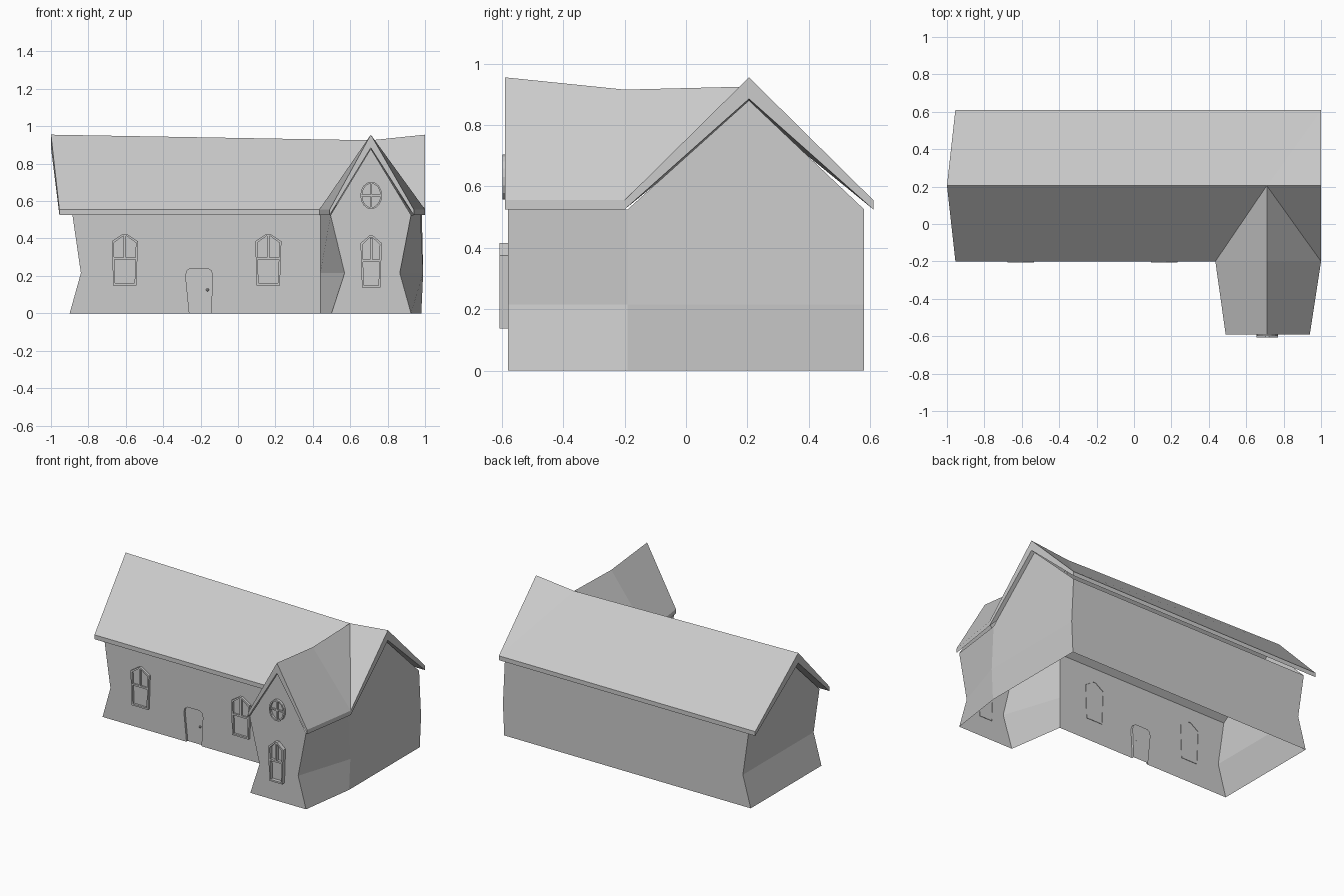
import bpy, bmesh, math

if "Cube" in bpy.data.objects:
    bpy.data.objects.remove(bpy.data.objects["Cube"])


def make(name, verts, faces):
    me = bpy.data.meshes.new(name)
    me.from_pydata(verts, [], faces)
    bm = bmesh.new()
    bm.from_mesh(me)
    bmesh.ops.remove_doubles(bm, verts=bm.verts, dist=1e-5)
    bmesh.ops.recalc_face_normals(bm, faces=bm.faces)
    bm.to_mesh(me)
    bm.free()
    ob = bpy.data.objects.new(name, me)
    bpy.context.collection.objects.link(ob)
    return ob


# Walls: open underneath, pinched at mid height, with a notch for the door
levels = (0, 0.215, 0.525)
left, right = (-0.90, -0.84, -0.885), (0.98, 0.99, 0.975)
plan = [(left, -0.19), ((0.44,) * 3, -0.19), ((0.50, 0.57, 0.495), -0.58),
        ((0.925, 0.865, 0.925), -0.58), (right, -0.19), (right, 0.58), (left, 0.58)]
door = [(-0.26, 0), (-0.28, 0.2), (-0.272, 0.228), (-0.255, 0.24),
        (-0.16, 0.24), (-0.143, 0.228), (-0.135, 0.2), (-0.145, 0)]
n = len(plan)
verts = [(xs[k], y, levels[k]) for k in range(3) for xs, y in plan]
apex = len(verts)
verts += [(0.71, -0.58, 0.88), (0.975, 0.205, 0.88), (-0.93, 0.205, 0.88)]
d0 = len(verts)
verts += [(x, -0.19, z) for x, z in door]
faces = [[0, *range(d0, d0 + len(door)), 1, 1 + n, 1 + 2 * n, 2 * n, n]]
gables = {2: apex, 4: apex + 1, 6: apex + 2}
for i in range(1, n):
    j = (i + 1) % n
    if i == 5:
        faces.append([i, j, j + n, j + 2 * n, i + 2 * n, i + n])
    elif i == 1 or i == 3:
        faces += [[i, j, j + n, i + n], [i + n, j + n, j + 2 * n, i + 2 * n]]
    else:
        faces += [[i, j, j + n, i + n],
                  [i + n, j + n, j + 2 * n, gables[i], i + 2 * n]]
make("walls", verts, faces)

# Roof: sagging ridges, top sheet plus underside joined along the border
top = [(-0.955, -0.2, 0.555), (0.435, -0.2, 0.555), (0.49, -0.59, 0.555),
       (0.71, -0.59, 0.955), (0.94, -0.59, 0.555), (1, -0.2, 0.555),
       (1, 0.205, 0.955), (1, 0.61, 0.555), (-0.955, 0.61, 0.555),
       (-1, 0.205, 0.955), (0.71, 0.205, 0.925), (0.71, -0.2, 0.915)]
sheet = [[0, 1, 10, 9], [1, 2, 3, 11], [1, 11, 10], [3, 4, 5, 11], [11, 5, 10],
         [10, 5, 6], [9, 10, 7, 8], [10, 6, 7]]
m = len(top)
low = [(x, y, z - (0.03 if z < 0.6 else 0.07)) for x, y, z in top]
faces = sheet + [[v + m for v in reversed(f)] for f in sheet]
faces += [[i, (i + 1) % 10, (i + 1) % 10 + m, i + m] for i in range(10)]
make("roof", top + low, faces)

# Door panel set back in its jambs, with a knob
k = len(door)
make("door", [(x, -0.19, z) for x, z in door] + [(x, -0.175, z) for x, z in door],
     [[i, i + 1, i + 1 + k, i + k] for i in range(k - 1)] + [list(range(k, 2 * k))])
bpy.ops.mesh.primitive_uv_sphere_add(segments=8, ring_count=6, radius=0.008,
                                     location=(-0.163, -0.181, 0.125))
bpy.context.object.name = "door_knob"


def bar(name, x, z, sx, sz, y0, y1):
    v = [(x + a * sx / 2, y, z + b * sz / 2) for y in (y0, y1)
         for a, b in ((-1, -1), (1, -1), (1, 1), (-1, 1))]
    make(name, v, [[0, 1, 2, 3], [7, 6, 5, 4]] +
         [[i, (i + 1) % 4, (i + 1) % 4 + 4, i + 4] for i in range(4)])


def frame(name, outline, cx, cz, inset, wall, depth):
    # ring-shaped frame around a recessed pane
    c = len(outline)
    w = max(abs(x) for x, z in outline)
    h = max(abs(z) for x, z in outline)
    inner = [(x * (1 - inset / w), z * (1 - inset / h)) for x, z in outline]
    rings = [(outline, wall + 0.003), (outline, wall - depth),
             (inner, wall - depth), (inner, wall - 0.003)]
    v = [(cx + x, y, cz + z) for pts, y in rings for x, z in pts]
    f = [[r * c + i, r * c + (i + 1) % c, (r + 1) * c + (i + 1) % c, (r + 1) * c + i]
         for r in range(3) for i in range(c)]
    make(name, v, f + [list(range(3 * c, 4 * c))])


# Pointed windows
for label, cx, half, wall, z0, z1, z2, depth in (
        ("left", -0.605, 0.07, -0.19, 0.15, 0.385, 0.425, 0.017),
        ("middle", 0.162, 0.07, -0.19, 0.15, 0.385, 0.425, 0.017),
        ("wing", 0.712, 0.057, -0.58, 0.138, 0.375, 0.415, 0.027)):
    cz = (z0 + z2) / 2
    shape = [(-half + 0.008, z0 - cz), (half - 0.008, z0 - cz), (half, z1 - cz),
             (0.01, z2 - cz), (-0.01, z2 - cz), (-half, z1 - cz)]
    frame(label + "_window", shape, cx, cz, 0.011, wall, depth)
    y0, y1 = wall - depth + 0.003, wall
    bar(label + "_window_crossbar", cx, cz + 0.005, 2 * half - 0.02, 0.012, y0, y1)
    top_z = z2 - 0.012
    bar(label + "_window_mullion", cx, (cz + top_z) / 2, 0.012, top_z - cz, y0, y1)

# Oval gable window
oval = [(0.058 * math.cos(a), 0.073 * math.sin(a))
        for a in (math.tau * i / 16 for i in range(16))]
frame("gable_window", oval, 0.712, 0.63, 0.009, -0.58, 0.018)
bar("gable_window_crossbar", 0.712, 0.63, 0.1, 0.009, -0.595, -0.58)
bar("gable_window_mullion", 0.712, 0.63, 0.009, 0.13, -0.595, -0.58)
